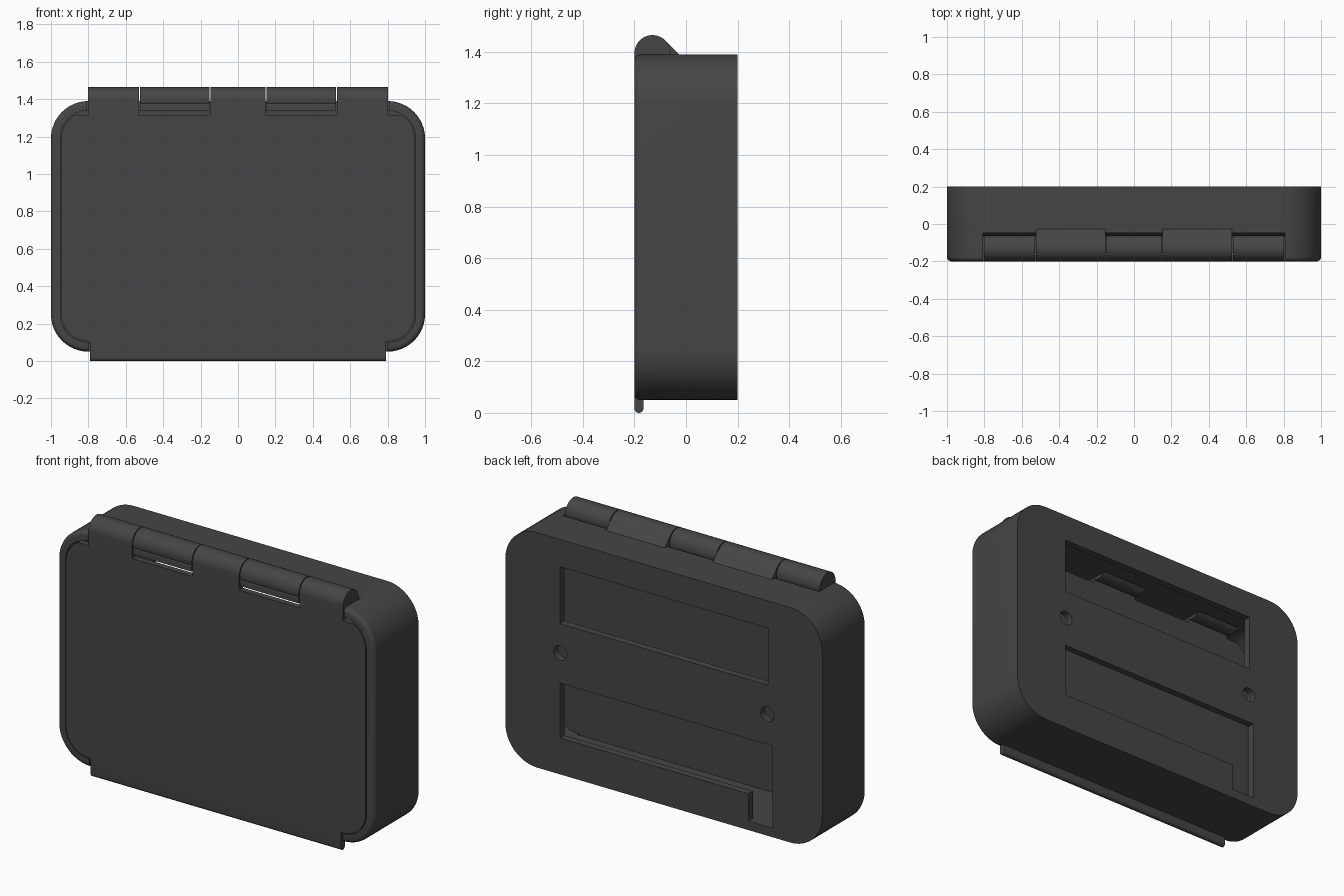
import bpy, bmesh, math

if "Cube" in bpy.data.objects:
    bpy.data.objects.remove(bpy.data.objects["Cube"])

ZC, HX, HZ, R = 0.72, 1.0, 0.67, 0.2      # case centre height, half sizes, corner radius
HY, HZC, HR = -0.13, 1.395, 0.07          # hinge axis and radius

mat = bpy.data.materials.new("dark_grey")
mat.diffuse_color = (0.06, 0.06, 0.06, 1)
mat.use_nodes = True
mat.node_tree.nodes["Principled BSDF"].inputs["Base Color"].default_value = mat.diffuse_color


def finish(name, bm):
    bmesh.ops.recalc_face_normals(bm, faces=bm.faces)
    me = bpy.data.meshes.new(name)
    bm.to_mesh(me)
    bm.free()
    me.materials.append(mat)
    ob = bpy.data.objects.new(name, me)
    bpy.context.collection.objects.link(ob)
    return ob


def smooth(ob):
    bpy.ops.object.select_all(action='DESELECT')
    ob.select_set(True)
    bpy.context.view_layer.objects.active = ob
    bpy.ops.object.shade_smooth_by_angle(angle=math.radians(30))


def rounded_rect(inset, n=12):
    r = R - inset
    pts = []
    for q, (sx, sz) in enumerate([(1, 1), (-1, 1), (-1, -1), (1, -1)]):
        for i in range(n + 1):
            a = math.pi / 2 * (q + i / n)
            pts.append((sx * (HX - R) + r * math.cos(a), ZC + sz * (HZ - R) + r * math.sin(a)))
    return pts


def loft(name, rings):
    """Skin rounded rectangles given as (points, y) and cap both ends."""
    bm = bmesh.new()
    loops = [[bm.verts.new((x, y, z)) for x, z in pts] for pts, y in rings]
    for a, b in zip(loops, loops[1:]):
        for i in range(len(a)):
            j = (i + 1) % len(a)
            bm.faces.new((a[i], a[j], b[j], b[i]))
    bm.faces.new(loops[0])
    bm.faces.new(loops[-1])
    return finish(name, bm)


def bar(name, profile, x0, x1):
    """Extrude a (y, z) profile along x."""
    bm = bmesh.new()
    a = [bm.verts.new((x0, y, z)) for y, z in profile]
    b = [bm.verts.new((x1, y, z)) for y, z in profile]
    for i in range(len(a)):
        j = (i + 1) % len(a)
        bm.faces.new((a[i], a[j], b[j], b[i]))
    bm.faces.new(a)
    bm.faces.new(b)
    return finish(name, bm)


def block(name, x0, x1, y0, y1, z0, z1):
    return bar(name, [(y0, z0), (y1, z0), (y1, z1), (y0, z1)], x0, x1)


def arc(cy, cz, r, a0, a1, n=24):
    return [(cy + r * math.cos(math.radians(a0 + (a1 - a0) * i / n)),
             cz + r * math.sin(math.radians(a0 + (a1 - a0) * i / n))) for i in range(n + 1)]


def cut(ob, cutter):
    mod = ob.modifiers.new("cut", 'BOOLEAN')
    mod.operation, mod.solver, mod.object = 'DIFFERENCE', 'EXACT', cutter
    bpy.context.view_layer.objects.active = ob
    bpy.ops.object.modifier_apply(modifier=mod.name)
    bpy.data.objects.remove(cutter)


# case shell: back, side, rounded front rim, inner wall, inner back
F = 0.025
rings = [(rounded_rect(0), 0.2)]
for i in range(7):
    a = math.pi / 2 * i / 6
    rings.append((rounded_rect(F * (1 - math.cos(a))), -0.2 + F * (1 - math.sin(a))))
rings += [(rounded_rect(0.05), -0.2), (rounded_rect(0.05), 0.16)]
case = loft("case_shell", rings)

# back openings, with the small cable notch below the lower one
cut(case, block("cutter", -0.656, 0.656, 0.12, 0.3, 0.91, 1.234))
notched = loft("cutter", [([(0.656, 0.57), (-0.685, 0.57), (-0.685, 0.102), (-0.534, 0.102),
                            (-0.534, 0.257), (0.656, 0.257)], y) for y in (0.12, 0.3)])
cut(case, notched)

# screw holes
for s in (-1, 1):
    hole = [(s * 0.653 + y, z) for y, z in arc(0, 0.743, 0.042, 0, 345, 23)]
    cut(case, loft("cutter", [(hole, 0.12), (hole, 0.3)]))

# recess for the lid's pull flap
cut(case, block("cutter", -0.8, 0.8, -0.3, -0.162, 0.0, 0.12))

# clearance grooves for the lid knuckles
lid_spans = [(-0.803, -0.528), (-0.147, 0.147), (0.528, 0.803)]
case_spans = [(-0.523, -0.152), (0.152, 0.523)]
groove = arc(HY, HZC, HR + 0.013, 0, -110) + [(-0.16, 1.28), (-0.3, 1.28), (-0.3, 1.55), (HY + HR + 0.013, 1.55)]
for x0, x1 in lid_spans:
    cut(case, bar("cutter", groove, x0 - 0.005, x1 + 0.005))
smooth(case)

# hinge knuckles on the case, sloping back onto its top
profile = arc(HY, HZC, HR, 210, 45) + [(-0.0155, 1.38), (-0.0155, 1.362)]
for i, (x0, x1) in enumerate(case_spans):
    smooth(bar(f"case_knuckle_{i + 1}", profile, x0, x1))

# lid panel with its top edge cut straight
LID_TOP = 1.315
panel = [(x, min(z, LID_TOP)) for x, z in rounded_rect(0.055)]
smooth(loft("lid_panel", [(panel, -0.2), (panel, -0.165)]))

# hinge knuckles on the lid
profile = arc(HY, HZC, HR, 180, -120, 36) + [(-0.165, LID_TOP), (-0.2, LID_TOP)]
for i, (x0, x1) in enumerate(lid_spans):
    smooth(bar(f"lid_knuckle_{i + 1}", profile, x0, x1))

# pull flap below the lid
flap = arc(-0.1825, 0.0175, 0.0175, 180, 360, 10) + [(-0.165, 0.105), (-0.2, 0.105)]
smooth(bar("lid_flap", flap, -0.79, 0.79))
